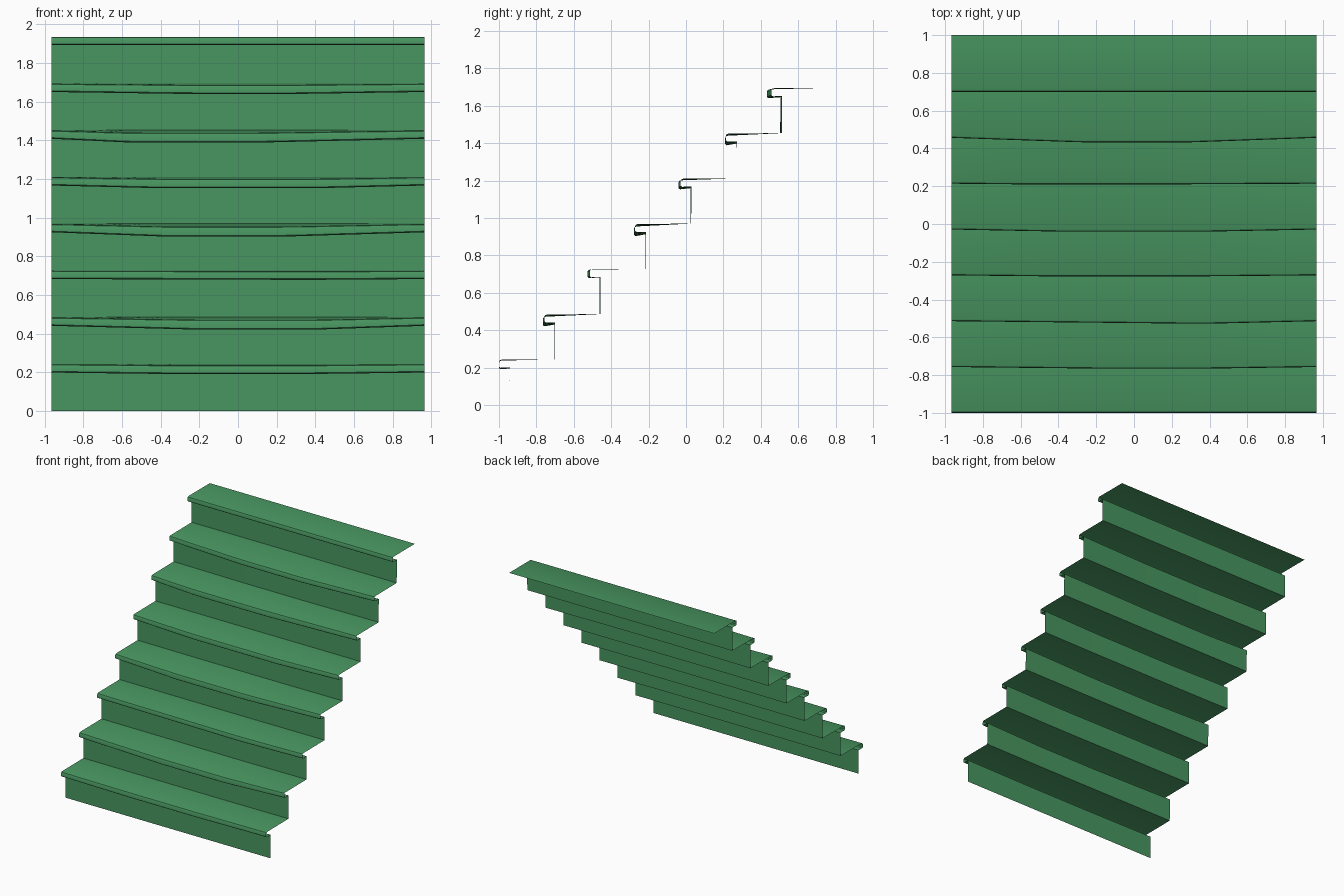
import bpy
import bmesh
import math

cube = bpy.data.objects.get("Cube")
if cube:
    bpy.data.objects.remove(cube)

STEPS = 8
RISE = 0.2419
RUN = 0.2427
HALF = 0.966
COLUMNS = 20

green = bpy.data.materials.new("stair_green")
green.use_nodes = True
colour = (0.065, 0.305, 0.118, 1)
green.diffuse_color = colour
green.node_tree.nodes["Principled BSDF"].inputs["Base Color"].default_value = colour

# Worn span of each step: left x, right x, forward bulge, downward sag
WEAR = [
    (-0.3, 0.3, 0.0, 0.008),
    (-0.2, 0.4, 0.008, 0.02),
    (0.3, 0.4, 0.013, 0.004),
    (-0.38, 0.25, 0.006, 0.022),
    (-0.4, 0.4, 0.011, 0.014),
    (-0.55, 0.1, 0.004, 0.02),
    (-0.27, 0.3, 0.024, 0.01),
    (-0.3, 0.3, 0.0, 0.0),
]


def wear_at(step, x):
    """Bulge and sag, fading from the worn span to the ends."""
    a, b, bulge, sag = WEAR[step]
    t = 1.0
    if x < a:
        t = (x + HALF) / (a + HALF)
    elif x > b:
        t = (HALF - x) / (HALF - b)
    return bulge * t, sag * t


def sheet(name, rows):
    """Skin a grid of profile rows, each row being a function of x."""
    bm = bmesh.new()
    grid = []
    for i in range(COLUMNS + 1):
        x = -HALF + 2 * HALF * i / COLUMNS
        grid.append([bm.verts.new((x, *p)) for p in rows(x)])
    for left, right in zip(grid, grid[1:]):
        for j in range(len(left) - 1):
            bm.faces.new((left[j], right[j], right[j + 1], left[j + 1]))
    mesh = bpy.data.meshes.new(name)
    bm.to_mesh(mesh)
    bm.free()
    mesh.materials.append(green)
    obj = bpy.data.objects.new(name, mesh)
    bpy.context.collection.objects.link(obj)
    bpy.ops.object.select_all(action="DESELECT")
    obj.select_set(True)
    bpy.context.view_layer.objects.active = obj
    bpy.ops.object.shade_smooth_by_angle(angle=math.radians(30))


def tread_back(step, x):
    """Crease where a tread meets the riser behind it."""
    if step < 0:
        return -0.943, 0.0
    if step == STEPS - 1:
        return 1.0, RISE * STEPS
    bulge, sag = wear_at(step + 1, x)
    return -0.943 + RUN * (step + 1) - bulge * 0.4, RISE * (step + 1) + 0.002


def riser_top(step, x):
    """Crease where a riser meets the underside of its nosing."""
    bulge, sag = wear_at(step, x)
    return -0.942 + RUN * step - bulge * 0.4, RISE * (step + 1) - 0.042 - sag * 0.6


for step in range(STEPS):
    def riser_rows(x):
        return [tread_back(step - 1, x), riser_top(step, x)]

    # Underside, rounded nosing and walking surface
    def tread_rows(x):
        bulge, sag = wear_at(step, x)
        front = -1.0 + RUN * step - bulge
        top = RISE * (step + 1) - sag * 0.6
        under = RISE * (step + 1) - 0.043 - sag
        return [
            riser_top(step, x),
            (front + 0.008, under),
            (front, under + 0.006),
            (front, top - 0.012),
            (front + 0.004, top - 0.004),
            (front + 0.014, top),
            tread_back(step, x),
        ]

    sheet(f"riser_{step + 1}", riser_rows)
    sheet(f"tread_{step + 1}", tread_rows)
